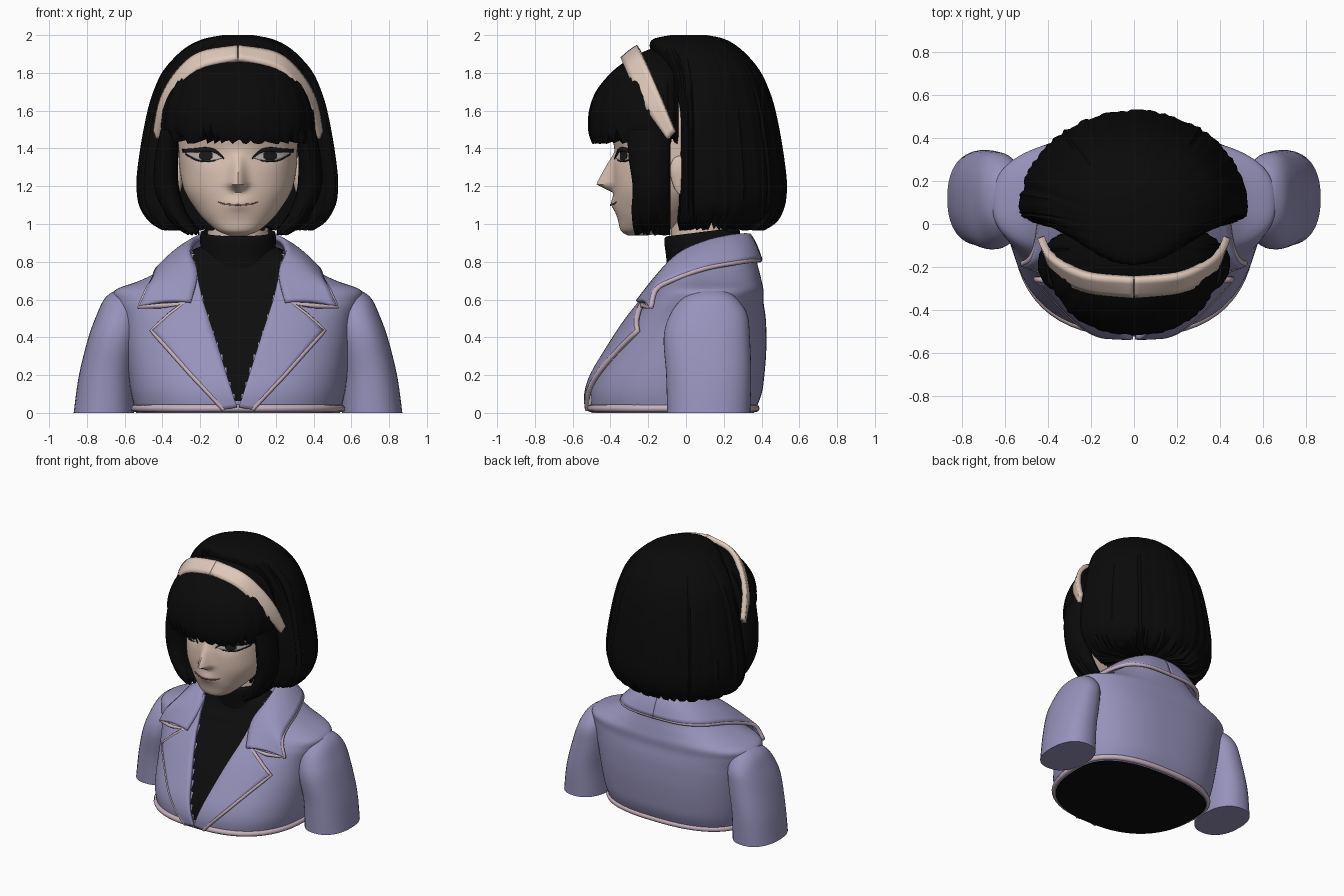
import bpy, bmesh, math, random
from mathutils import Vector

if "Cube" in bpy.data.objects:
    bpy.data.objects.remove(bpy.data.objects["Cube"])

random.seed(4)


def mat(name, r, g, b):
    m = bpy.data.materials.new(name)
    m.diffuse_color = (r, g, b, 1)
    m.use_nodes = True
    m.node_tree.nodes["Principled BSDF"].inputs["Base Color"].default_value = m.diffuse_color
    return m


JACKET = mat("lavender cloth", .31, .29, .50)
TRIM = mat("pale pink trim", .56, .44, .50)
BLACK = mat("black knit", .004, .004, .004)
HAIR = mat("black hair", .003, .003, .003)
SKIN = mat("skin", .70, .53, .44)
BAND = mat("cream band", .74, .58, .49)
LINE = mat("dark lash", .012, .01, .01)
WHITE = mat("eye white", .55, .50, .48)
LIP = mat("lip brown", .22, .11, .09)


def dens(rows, k, smooth=True):
    """Resample a list of equal-length tuples, k steps per span."""
    out, n = [], len(rows)
    for i in range(n - 1):
        p0, p1, p2, p3 = rows[max(i - 1, 0)], rows[i], rows[i + 1], rows[min(i + 2, n - 1)]
        for s in range(k):
            t = s / k
            if smooth:
                out.append(tuple(.5 * (2 * b + (c - a) * t + (2 * a - 5 * b + 4 * c - d) * t * t
                                       + (3 * b - a - 3 * c + d) * t ** 3)
                                 for a, b, c, d in zip(p0, p1, p2, p3)))
            else:
                out.append(tuple(b + (c - b) * t for b, c in zip(p1, p2)))
    return out + [tuple(rows[-1])]


def finish(bm, name, mats, angle=45):
    bmesh.ops.recalc_face_normals(bm, faces=bm.faces[:])
    me = bpy.data.meshes.new(name)
    bm.to_mesh(me)
    bm.free()
    for m in mats:
        me.materials.append(m)
    me.shade_smooth()
    me.set_sharp_from_angle(angle=math.radians(angle))
    ob = bpy.data.objects.new(name, me)
    bpy.context.collection.objects.link(ob)
    return ob


def loft(name, table, mats, seg=64, n=2.0, k=6, ridge=0, tooth=0, tilt=0, shape=None, rule=None):
    """Closed loft; each row is (z, centre x, half width, middle y, front y, back y)."""
    rows = dens(table, k)
    z0 = rows[0][0]
    rnd = [random.uniform(-1, 1) for _ in range(seg)]
    drop = [random.random() ** 3 - .2 for _ in range(seg)]
    bm = bmesh.new()
    rings = []
    for z, cx, a, yc, f, b in rows:
        fade = max(0, 1 - (z - z0) / .13)
        ring = []
        for j in range(seg):
            t = 2 * math.pi * j / seg
            c, s = math.cos(t), math.sin(t)
            r = (1 + ridge * rnd[j]) / (abs(c) ** n + abs(s) ** n) ** (1 / n)
            x, y = cx + a * c * r, yc + s * r * ((b - yc) if s > 0 else (yc - f))
            if shape and s < 0:
                y -= shape(x, z)
            ring.append(bm.verts.new((x, y, z + tilt * (y - .1) + tooth * drop[j] * fade)))
        rings.append(ring)
    for p, q in zip(rings, rings[1:]):
        for j in range(seg):
            bm.faces.new((p[j], p[(j + 1) % seg], q[(j + 1) % seg], q[j]))
    for ring, up in ((rings[0], tooth * .8), (rings[-1], 0)):
        mid = sum((v.co for v in ring), Vector()) / seg
        hub = bm.verts.new((mid.x, mid.y, mid.z + up))
        for j in range(seg):
            bm.faces.new((ring[j], ring[(j + 1) % seg], hub))
    if rule:
        for fa in bm.faces:
            fa.material_index = rule(fa.calc_center_median())
    return finish(bm, name, mats)


def front_y(table, x, z, n):
    """Front surface of a loft at (x, z)."""
    rows = dens(table, 6)
    for p, q in zip(rows, rows[1:]):
        if z <= q[0]:
            break
    t = min(1, max(0, (z - p[0]) / (q[0] - p[0])))
    _, _, a, yc, f, _ = [u + (v - u) * t for u, v in zip(p, q)]
    return yc - (yc - f) * max(0, 1 - abs(x / a) ** n) ** (1 / n)


def sheet(name, rows, m, thick, sides=(1, -1)):
    """Thick sheet from rows of 3D points, mirrored across x."""
    bm = bmesh.new()
    for sx in sides:
        g = [[bm.verts.new((sx * p[0], p[1], p[2])) for p in r] for r in rows]
        for p, q in zip(g, g[1:]):
            for j in range(len(p) - 1):
                bm.faces.new((p[j], p[j + 1], q[j + 1], q[j]))
    ob = finish(bm, name, [m])
    mod = ob.modifiers.new("thickness", 'SOLIDIFY')
    mod.thickness, mod.offset = thick, 0
    return ob


def across(pairs, cols, bulge=0):
    """Rows of points between two edges, pairs are (x,y,z, x,y,z)."""
    return [[tuple(p[i] + (p[i + 3] - p[i]) * c / cols
                   + (bulge * math.sin(math.pi * c / cols) if i == 2 else 0) for i in range(3))
             for c in range(cols + 1)] for p in pairs]


def drape(pairs, cols, fy, off, k=4, smooth=False):
    """Rows of points laid on a front surface, pairs are (x,z, x,z)."""
    out = []
    for x0, z0, x1, z1 in dens(pairs, k, smooth):
        pts = [(x0 + (x1 - x0) * c / cols, z0 + (z1 - z0) * c / cols) for c in range(cols + 1)]
        out.append([(x, fy(x, z) - off, z) for x, z in pts])
    return out


def tube(name, pts, radius, m, cyclic=False):
    cu = bpy.data.curves.new(name, 'CURVE')
    cu.dimensions, cu.bevel_depth, cu.bevel_resolution = '3D', radius, 2
    cu.use_fill_caps = True
    sp = cu.splines.new('POLY')
    sp.points.add(len(pts) - 1)
    for p, c in zip(sp.points, pts):
        p.co = (*c, 1)
    sp.use_cyclic_u = cyclic
    cu.materials.append(m)
    ob = bpy.data.objects.new(name, cu)
    bpy.context.collection.objects.link(ob)
    bpy.ops.object.select_all(action='DESELECT')
    ob.select_set(True)
    bpy.context.view_layer.objects.active = ob
    bpy.ops.object.convert(target='MESH')


# jacket body, with the shirt showing in the V opening and underneath
TORSO = [(0, 0, .54, .03, -.50, .36), (.1, 0, .565, .04, -.505, .40), (.2, 0, .58, .06, -.475, .415),
         (.33, 0, .595, .08, -.40, .425), (.45, 0, .61, .1, -.325, .425), (.52, 0, .625, .1, -.275, .42),
         (.59, 0, .65, .1, -.22, .41), (.65, 0, .65, .1, -.17, .41), (.70, 0, .52, .1, -.14, .40),
         (.76, 0, .40, .1, -.10, .385), (.84, 0, .29, .1, -.07, .36), (.88, 0, .20, .1, -.04, .30)]


def shirt_rule(c):
    if c.z < .001:
        return 1
    opening = min(.24, .235 * (c.z - .06) / .72 + .015)
    return 1 if c.z > .06 and c.y < .1 and abs(c.x) < opening else 0


loft("jacket_body", TORSO, [JACKET, BLACK], seg=180, n=2.5, rule=shirt_rule)
torso_y = lambda x, z: front_y(TORSO, x, z, 2.5)
hem = []
for j in range(72):
    t = 2 * math.pi * j / 72
    c, s = math.cos(t), math.sin(t)
    r = 1 / (abs(c) ** 2.5 + abs(s) ** 2.5) ** .4
    hem.append((.548 * c * r, .03 + s * r * (.34 if s > 0 else .535), .024))
tube("hem_trim", hem, .02, TRIM, True)

# sleeves
for sx, side in ((1, "left"), (-1, "right")):
    loft("sleeve_" + side, [(z, sx * cx, hx, cy, cy - hy, cy + hy) for z, cx, hx, cy, hy in (
        (0, .71, .16, .12, .22), (.2, .695, .147, .12, .225), (.4, .655, .137, .11, .228),
        (.52, .63, .118, .12, .205), (.60, .615, .095, .125, .15), (.64, .605, .06, .13, .09),
        (.655, .60, .02, .13, .03))], [JACKET], seg=40, n=2.3)

# lapels, collar and their edge trim
LAPEL = [(.225, .80, .26, .78), (.21, .70, .28, .66), (.185, .59, .28, .58), (.165, .53, .36, .52),
         (.135, .44, .455, .435), (.10, .33, .36, .33), (.06, .20, .245, .20), (.027, .10, .15, .10),
         (.005, .03, .075, .018)]
lapel = drape(LAPEL, 8, torso_y, .022)
sheet("lapels", lapel, JACKET, .024)
COLLAR = [(0, .33, .94, 0, .39, .81), (.12, .31, .94, .20, .375, .81), (.20, .22, .93, .34, .29, .80),
          (.24, .10, .90, .42, .10, .765), (.25, -.03, .84, .45, -.08, .70),
          (.215, -.14, .73, .48, -.16, .65), (.25, -.255, .585, .52, -.185, .56)]
collar = across(dens(COLLAR, 6), 8, .015)
sheet("collar", collar, JACKET, .03)
edge = [r[-1] for r in collar] + [(.40, -.23, .568)] + [r[-1] for r in lapel[8:]]
for sx, side in ((1, "left"), (-1, "right")):
    tube("collar_trim_" + side, [(sx * x, y, z) for x, y, z in edge], .014, TRIM)

# turtleneck and neck
loft("turtleneck", [(.70, 0, .21, .1, -.09, .30), (.85, 0, .20, .09, -.105, .29), (.94, 0, .20, .09, -.115, .285),
                    (.96, 0, .19, .09, -.10, .27), (.95, 0, .165, .09, -.08, .25)], [BLACK], n=2.2, tilt=.125)
loft("neck", [(.88, 0, .165, .09, -.08, .25), (1.02, 0, .16, .09, -.08, .25), (1.25, 0, .17, .09, -.08, .25)], [SKIN])

# head with nose, lips and eye sockets
HEAD = [(.94, 0, .05, -.27, -.31, -.2), (.965, 0, .11, -.25, -.345, -.1), (1.02, 0, .175, -.2, -.36, 0),
        (1.08, 0, .225, -.15, -.375, .1), (1.18, 0, .285, -.1, -.385, .2), (1.3, 0, .31, -.05, -.385, .25),
        (1.4, 0, .315, -.05, -.38, .28), (1.55, 0, .32, -.02, -.40, .3), (1.75, 0, .28, 0, -.33, .28),
        (1.85, 0, .12, 0, -.15, .12)]


def face_bump(x, z):
    if z < 1.21:
        p = max(0, (z - 1.165) / .045)
    else:
        p = max(0, 1 - (z - 1.21) / .17)
    nose = .09 * p * math.exp(-(x / (.028 + .016 * p)) ** 2)
    lips = .018 * math.exp(-(x / .07) ** 2 - ((z - 1.105) / .035) ** 2)
    socket = .015 * math.exp(-((abs(x) - .15) / .08) ** 2 - ((z - 1.36) / .05) ** 2)
    return nose + lips - socket


loft("head", HEAD, [SKIN], seg=144, n=2.2, k=8, shape=face_bump)
face_y = lambda x, z: front_y(HEAD, x, z, 2.2) - face_bump(x, z)
for sx, side in ((1, "left"), (-1, "right")):
    loft("ear_" + side, [(z, sx * .315, h, -.03, -.03 - 2 * h, -.03 + 2 * h) for z, h in (
        (1.16, .006), (1.2, .018), (1.28, .028), (1.34, .02), (1.36, .006))], [SKIN], seg=20)

# eyes and mouth as thin plates
EYE = [(.08, 1.35, .08, 1.354), (.12, 1.338, .12, 1.382), (.17, 1.334, .17, 1.392),
       (.22, 1.342, .22, 1.388), (.275, 1.372, .275, 1.38)]
sheet("eye_whites", drape(EYE, 4, face_y, .004, 4, True), WHITE, .004)
iris = [(.17 + .036 * math.cos(a), 1.363 - .028 * math.sin(a), .17 + .036 * math.cos(a), 1.363 + .028 * math.sin(a))
        for a in [math.pi * (.03 + .94 * i / 10) for i in range(11)]]
sheet("irises", drape(iris, 4, face_y, .007, 1), LINE, .004)
LASH = [(.075, 1.343, .075, 1.352), (.12, 1.376, .12, 1.394), (.17, 1.384, .17, 1.406),
        (.22, 1.378, .22, 1.402), (.29, 1.378, .295, 1.396)]
sheet("upper_lashes", drape(LASH, 3, face_y, .009, 4, True), LINE, .005)
LOWER = [(.12, 1.334, .12, 1.338), (.17, 1.328, .17, 1.334), (.22, 1.335, .22, 1.342), (.275, 1.365, .275, 1.373)]
sheet("lower_lashes", drape(LOWER, 2, face_y, .008, 4, True), LINE, .004)
MOUTH = [(0, 1.096, 0, 1.105), (.04, 1.099, .04, 1.107), (.075, 1.103, .075, 1.11), (.105, 1.115, .105, 1.118)]
sheet("mouth", drape(MOUTH, 2, face_y, .005, 4, True), LIP, .004)

# hair: back of the bob, fringe and side locks
loft("hair_back", [(.975, 0, .40, .06, -.04, .41), (1.02, 0, .47, .06, -.05, .48), (1.1, 0, .52, .06, -.05, .52),
                   (1.2, 0, .533, .06, -.05, .53), (1.3, 0, .527, .06, -.05, .522), (1.45, 0, .505, .06, -.05, .50),
                   (1.6, 0, .475, .06, -.06, .47), (1.7, 0, .445, .06, -.09, .44), (1.8, 0, .40, .06, -.12, .395),
                   (1.88, 0, .335, .05, -.16, .335), (1.94, 0, .265, .04, -.19, .27), (1.98, 0, .18, .02, -.17, .20),
                   (2.0, 0, .08, .02, -.08, .11)], [HAIR], seg=150, ridge=.014, tooth=.05)
loft("fringe", [(1.44, 0, .395, -.12, -.495, 0), (1.5, 0, .405, -.12, -.515, 0), (1.6, 0, .40, -.12, -.51, 0),
                (1.7, 0, .37, -.12, -.475, 0), (1.79, 0, .315, -.12, -.405, 0), (1.85, 0, .24, -.12, -.335, 0),
                (1.9, 0, .15, -.13, -.25, 0), (1.93, 0, .05, -.14, -.18, -.1)],
     [HAIR], seg=130, n=2.3, ridge=.012, tooth=.08)
for sx, side in ((1, "left"), (-1, "right")):
    loft("side_lock_" + side, [(z, sx * cx, a, -.185, f, -.085) for z, cx, a, f in (
        (.95, .235, .03, -.27), (1.0, .29, .055, -.28), (1.08, .34, .06, -.285), (1.2, .38, .065, -.28),
        (1.35, .38, .06, -.30), (1.5, .365, .045, -.31))], [HAIR], seg=40, ridge=.03, tooth=.05)

# headband
HEADBAND = [(0, -.25, 1.935, 0, -.335, 1.87), (.20, -.235, 1.90, .19, -.315, 1.825),
            (.32, -.19, 1.80, .295, -.275, 1.735), (.40, -.13, 1.66, .378, -.20, 1.60),
            (.435, -.06, 1.49, .42, -.095, 1.45)]
sheet("headband", across(dens(HEADBAND, 6), 4, .004), BAND, .035)
